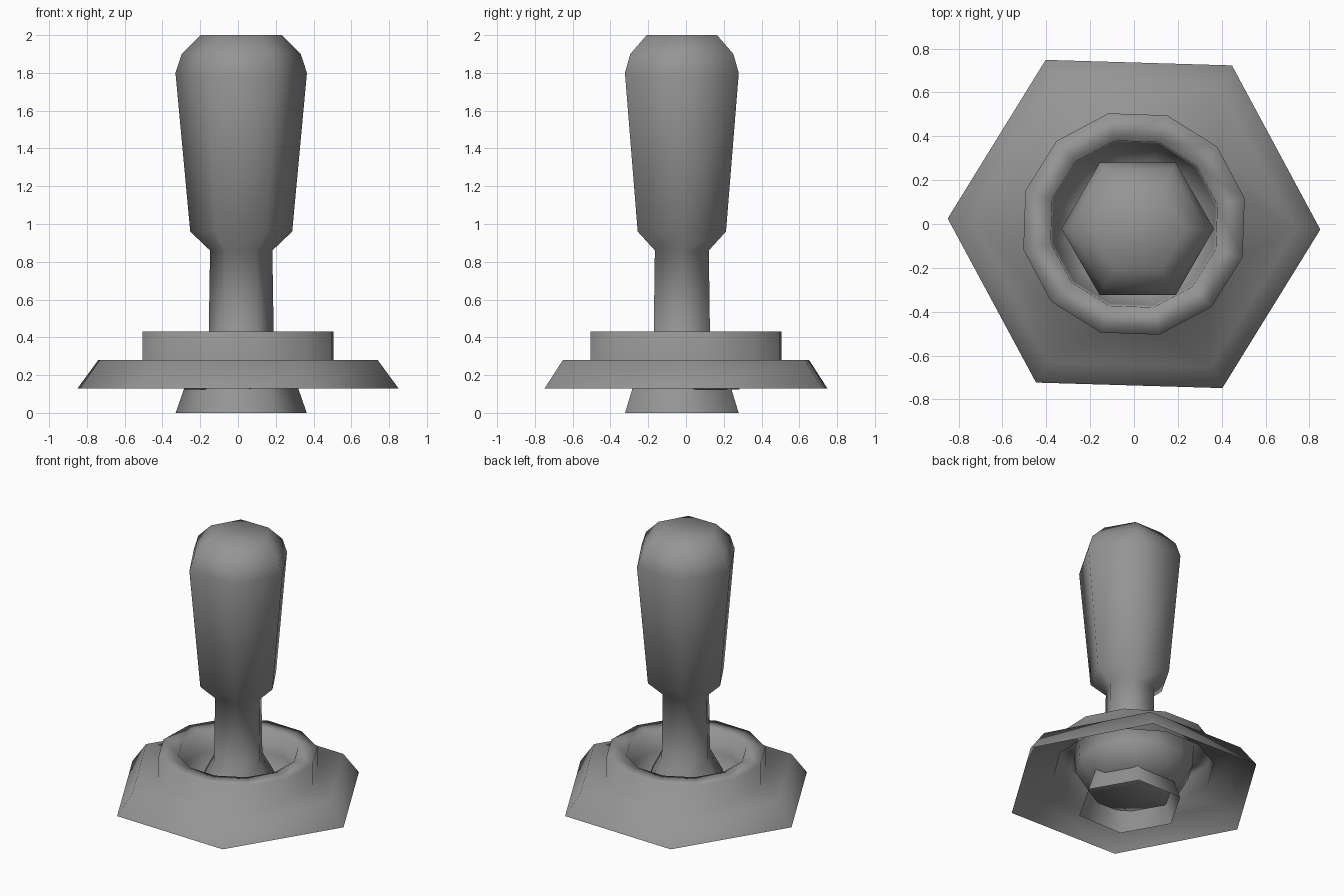
import bpy, bmesh
from math import cos, sin, radians

cube = bpy.data.objects.get("Cube")
if cube:
    bpy.data.objects.remove(cube, do_unlink=True)

grey = bpy.data.materials.new("mid_grey")
grey.use_nodes = True
colour = (0.3, 0.3, 0.3, 1)
grey.diffuse_color = colour
grey.node_tree.nodes["Principled BSDF"].inputs["Base Color"].default_value = colour


def ring(bm, sides, radius, z, turn, cx=0, cy=0):
    """One horizontal polygon of vertices."""
    angles = [radians(turn + 360 * i / sides) for i in range(sides)]
    return [bm.verts.new((cx + radius * cos(a), cy + radius * sin(a), z)) for a in angles]


def bridge(bm, lower, upper):
    n = len(lower)
    for i in range(n):
        j = (i + 1) % n
        bm.faces.new((lower[i], lower[j], upper[j], upper[i]))


def lathe(bm, sides, profile, turn, cx=0, cy=0):
    """Stack of polygons following (radius, z) points."""
    rings = [ring(bm, sides, r, z, turn, cx, cy) for r, z in profile]
    for a, b in zip(rings, rings[1:]):
        bridge(bm, a, b)
    return rings


def finish(bm, name):
    mesh = bpy.data.meshes.new(name)
    for f in bm.faces:
        f.smooth = True
    bm.to_mesh(mesh)
    bm.free()
    mesh.materials.append(grey)
    obj = bpy.data.objects.new(name, mesh)
    bpy.context.collection.objects.link(obj)


# Six-sided grip, shaft and flared open foot
bm = bmesh.new()
shaft = [(0.347, 0), (0.26, 0.25), (0.172, 0.41), (0.165, 0.86),
         (0.27, 0.96), (0.348, 1.8), (0.315, 1.9), (0.215, 2)]
rings = lathe(bm, 6, shaft, 0, 0.017, -0.022)
bm.faces.new(rings[-1])
finish(bm, "stick")

# Hexagonal skirt, round collar and the bowl sunk inside it
bm = bmesh.new()
skirt = lathe(bm, 6, [(0.85, 0.13), (0.74, 0.28)], -1.7)
collar = lathe(bm, 12, [(0.518, 0.28), (0.518, 0.43), (0.39, 0.43),
                        (0.38, 0.28), (0.29, 0.125)], 13)
bm.faces.new(collar[-1])

# Flat shoulder joining the hexagon to the collar
hexagon, circle = skirt[-1], collar[0]
for k in range(6):
    h, h_next = hexagon[k], hexagon[(k + 1) % 6]
    before, here, after = circle[2 * k - 1], circle[2 * k], circle[2 * k + 1]
    bm.faces.new((h, here, before))
    bm.faces.new((h, h_next, after, here))
finish(bm, "base")
